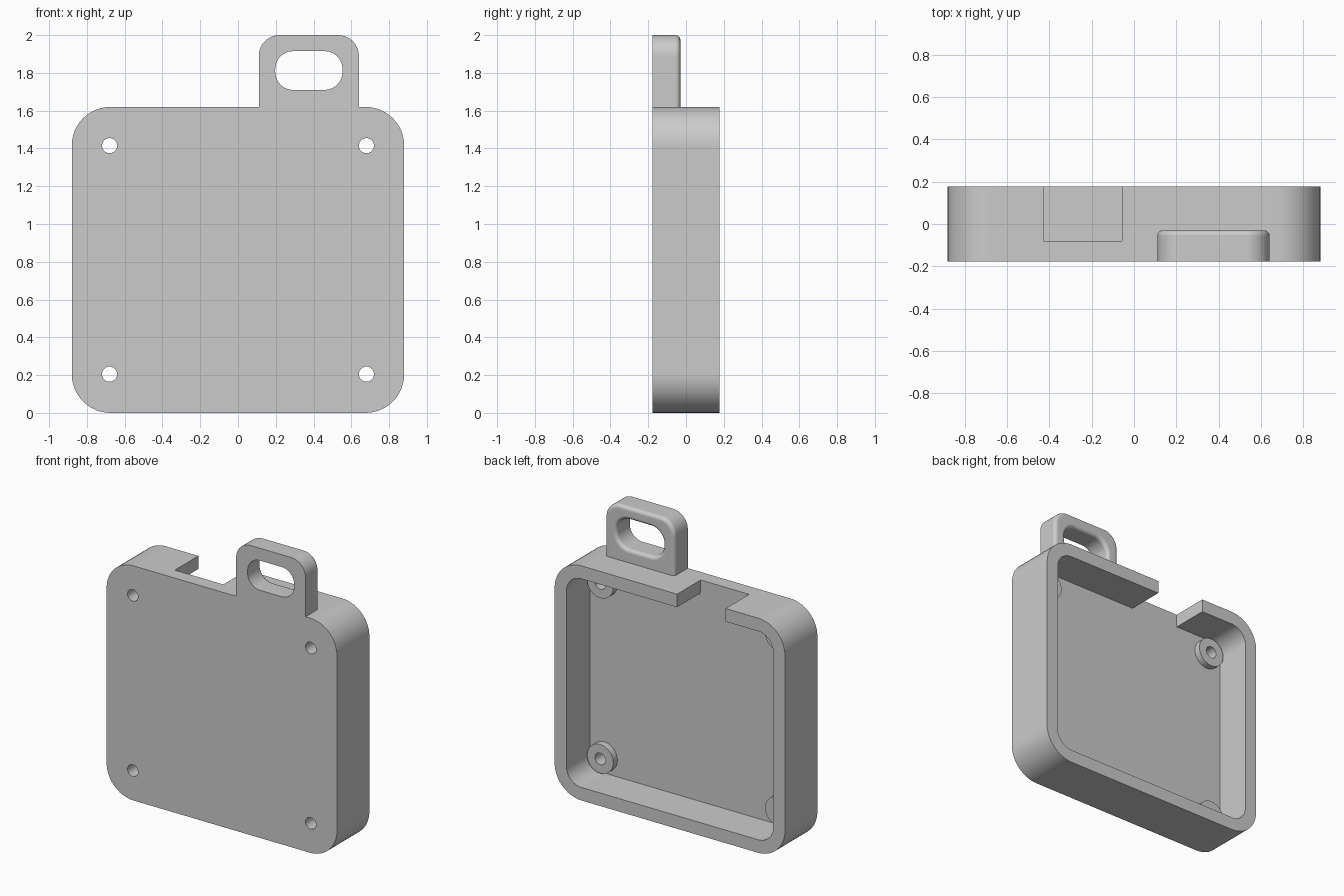
import bpy, bmesh
from math import sin, cos, pi

cube = bpy.data.objects.get("Cube")
if cube:
    bpy.data.objects.remove(cube, do_unlink=True)

grey = bpy.data.materials.new("light grey")
grey.use_nodes = True
grey.diffuse_color = (0.6, 0.6, 0.6, 1)
grey.node_tree.nodes["Principled BSDF"].inputs["Base Color"].default_value = (0.6, 0.6, 0.6, 1)

FRONT, BACK, FLOOR = -0.177, 0.177, -0.08
HALF, TOP, RADIUS, WALL = 0.88, 1.62, 0.205, 0.09


def rounded(x0, x1, z0, z1, top_r, low_r=None, steps=12):
    """Rounded rectangle outline as (x, z) points."""
    low_r = top_r if low_r is None else low_r
    corners = [(x1 - top_r, z1 - top_r, top_r), (x0 + top_r, z1 - top_r, top_r),
               (x0 + low_r, z0 + low_r, low_r), (x1 - low_r, z0 + low_r, low_r)]
    return [(cx + r * cos(a), cz + r * sin(a))
            for q, (cx, cz, r) in enumerate(corners)
            for a in [(q + i / steps) * pi / 2 for i in range(steps + 1)]]


def circle(x, z, r, n=40):
    return [(x + r * cos(2 * pi * i / n), z + r * sin(2 * pi * i / n)) for i in range(n)]


def rectangle(x0, x1, z0, z1):
    return [(x0, z0), (x1, z0), (x1, z1), (x0, z1)]


def loft(name, sections, ring=False):
    """Skin a series of (outline, y) sections; cap the ends or close into a ring."""
    bm = bmesh.new()
    loops = [[bm.verts.new((x, y, z)) for x, z in pts] for pts, y in sections]
    pairs = list(zip(loops, loops[1:]))
    if ring:
        pairs.append((loops[-1], loops[0]))
    else:
        bm.faces.new(loops[0])
        bm.faces.new(loops[-1])
    for a, b in pairs:
        for i in range(len(a)):
            j = (i + 1) % len(a)
            bm.faces.new((a[i], a[j], b[j], b[i]))
    bmesh.ops.recalc_face_normals(bm, faces=bm.faces)
    mesh = bpy.data.meshes.new(name)
    bm.to_mesh(mesh)
    bm.free()
    mesh.materials.append(grey)
    obj = bpy.data.objects.new(name, mesh)
    bpy.context.collection.objects.link(obj)
    return obj


def prism(name, pts, y0, y1):
    return loft(name, [(pts, y0), (pts, y1)])


def combine(target, tool, operation):
    """Apply a boolean and discard the tool."""
    mod = target.modifiers.new("combine", 'BOOLEAN')
    mod.operation, mod.solver, mod.object = operation, 'EXACT', tool
    bpy.context.view_layer.objects.active = target
    bpy.ops.object.modifier_apply(modifier=mod.name)
    bpy.data.objects.remove(tool, do_unlink=True)


# Open-backed tray
case = prism("case", rounded(-HALF, HALF, 0, TOP, RADIUS), FRONT, BACK)
inner = rounded(-HALF + WALL, HALF - WALL, WALL, TOP - WALL, RADIUS - WALL)
combine(case, prism("cavity", inner, FLOOR, 0.4), 'DIFFERENCE')

# Cable notch through the top wall, level with the floor
combine(case, prism("notch", rectangle(-0.427, -0.056, 1.4, 1.8), FLOOR, 0.4), 'DIFFERENCE')

# Hanging loop with softened rear edges
fillet, loop_back = 0.025, -0.03
rim = [(fillet * (1 - cos(a)), loop_back - fillet * (1 - sin(a)))
       for a in [i * pi / 12 for i in range(7)]]
rim.insert(0, (0, FRONT))


def outer(d):
    return rounded(0.11 + d, 0.64 - d, 1.56 + d, 2 - d, 0.11 - d, 0.028 - d)


def hole(d):
    return rounded(0.197 - d, 0.553 + d, 1.71 - d, 1.915 + d, 0.095 + d)


sections = [(outer(d), y) for d, y in rim] + [(hole(d), y) for d, y in reversed(rim)]
combine(case, loft("hanging_loop", sections, ring=True), 'UNION')

# Screw bosses and their through holes
for x in (-0.68, 0.68):
    for z in (0.205, 1.415):
        combine(case, prism("boss", circle(x, z, 0.1), FLOOR - 0.04, FLOOR + 0.045), 'UNION')
        combine(case, prism("screw_hole", circle(x, z, 0.04), -0.4, 0.4), 'DIFFERENCE')

# Smooth curves, crisp edges
bpy.ops.object.select_all(action='DESELECT')
case.select_set(True)
bpy.context.view_layer.objects.active = case
bpy.ops.object.shade_smooth_by_angle()
case.modifiers.new("flat_normals", 'WEIGHTED_NORMAL').keep_sharp = True
